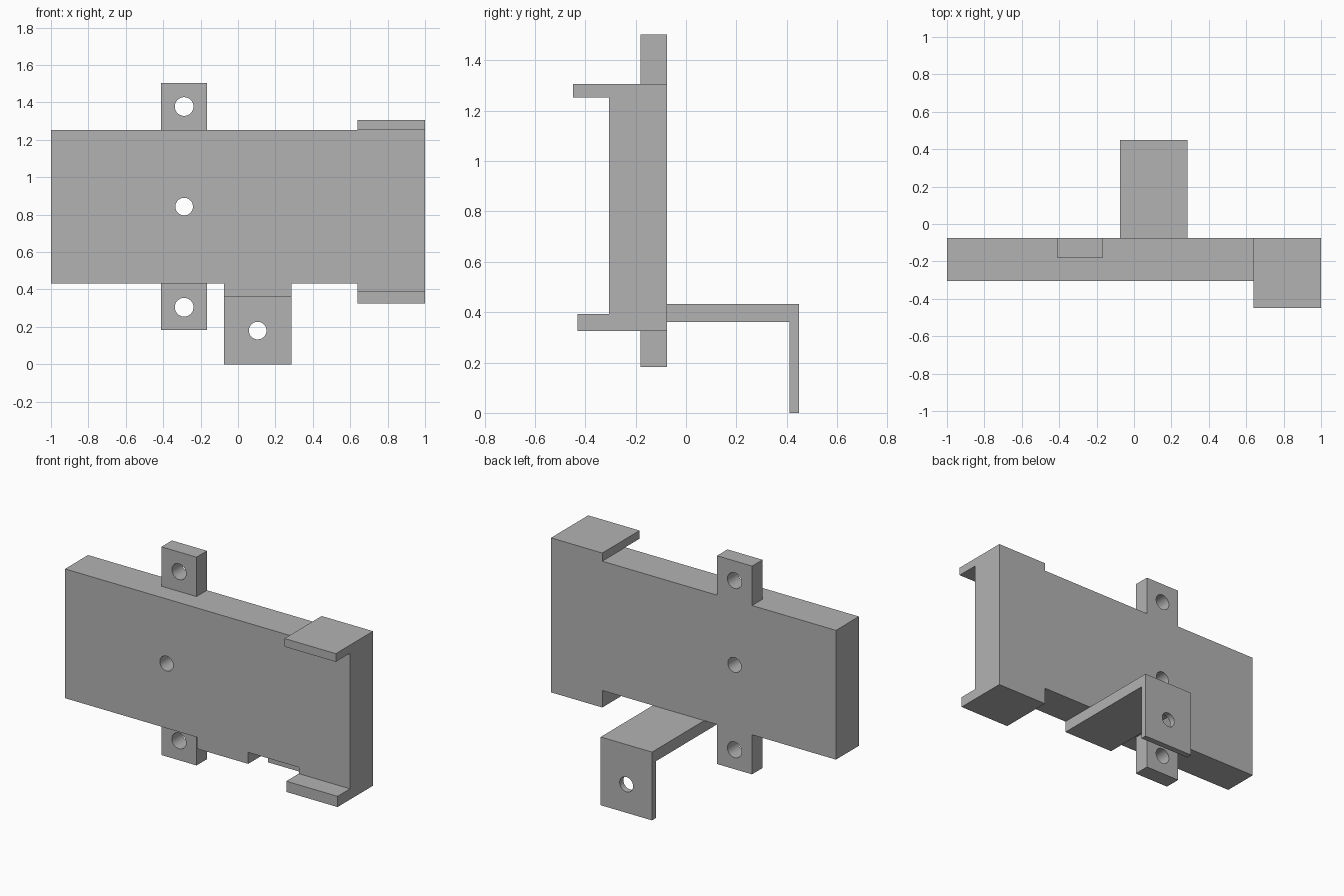
import bpy
import bmesh
from mathutils import Matrix, Vector

cube = bpy.data.objects.get("Cube")
if cube:
    bpy.data.objects.remove(cube, do_unlink=True)

GREY = (0.45, 0.45, 0.45, 1.0)
metal = bpy.data.materials.new("plain grey")
metal.use_nodes = True
metal.diffuse_color = GREY
metal.node_tree.nodes["Principled BSDF"].inputs["Base Color"].default_value = GREY

BACK, FRONT = -0.075, -0.305
TAB_X = -0.288


def finish(name, bm):
    bmesh.ops.recalc_face_normals(bm, faces=bm.faces)
    mesh = bpy.data.meshes.new(name)
    bm.to_mesh(mesh)
    bm.free()
    mesh.materials.append(metal)
    obj = bpy.data.objects.new(name, mesh)
    bpy.context.collection.objects.link(obj)
    return obj


def extrude(name, points, offset):
    """Extrude a closed 3D outline along an offset."""
    bm = bmesh.new()
    face = bm.faces.new([bm.verts.new(p) for p in points])
    moved = bmesh.ops.extrude_face_region(bm, geom=[face])["geom"]
    verts = [v for v in moved if isinstance(v, bmesh.types.BMVert)]
    bmesh.ops.translate(bm, verts=verts, vec=Vector(offset))
    return finish(name, bm)


def box(name, x, y, z):
    outline = [(x[0], y[0], z[0]), (x[1], y[0], z[0]),
               (x[1], y[0], z[1]), (x[0], y[0], z[1])]
    return extrude(name, outline, (0, y[1] - y[0], 0))


def drill(obj, x, y, z, radius):
    """Cut a round hole running front to back."""
    bm = bmesh.new()
    turn = Matrix.Translation((x, y, z)) @ Matrix.Rotation(1.5707963, 4, 'X')
    bmesh.ops.create_cone(bm, cap_ends=True, segments=48, radius1=radius,
                          radius2=radius, depth=0.6, matrix=turn)
    cutter = finish("hole_cutter", bm)
    cutter.hide_render = True
    mod = obj.modifiers.new("hole", 'BOOLEAN')
    mod.operation = 'DIFFERENCE'
    mod.solver = 'EXACT'
    mod.object = cutter
    bpy.ops.object.select_all(action='DESELECT')
    bpy.context.view_layer.objects.active = obj
    obj.select_set(True)
    bpy.ops.object.modifier_apply(modifier=mod.name)
    bpy.data.objects.remove(cutter, do_unlink=True)
    bpy.ops.object.shade_smooth_by_angle()


# Main plate, taller at the end that carries the hooks
outline = [(-1, 0.433), (0.64, 0.433), (0.64, 0.325), (1, 0.325),
           (1, 1.305), (0.64, 1.305), (0.64, 1.253), (-1, 1.253)]
plate = extrude("main_plate", [(x, FRONT, z) for x, z in outline],
                (0, BACK - FRONT, 0))
drill(plate, TAB_X, -0.2, 0.843, 0.047)

# Hooks reaching forward at the tall end
box("upper_hook", (0.64, 1), (-0.448, FRONT), (1.253, 1.305))
box("lower_hook", (0.64, 1), (-0.43, FRONT), (0.325, 0.393))

# Fixing tabs above and below the plate
for name, low, high, hole in (("upper_tab", 1.253, 1.503, 1.378),
                              ("lower_tab", 0.182, 0.433, 0.305)):
    tab = box(name, (-0.411, -0.165), (-0.18, BACK), (low, high))
    drill(tab, TAB_X, -0.13, hole, 0.05)

# Angled bracket running back under the plate and down
bracket_side = [(FRONT, 0.36), (0.41, 0.36), (0.41, 0),
                (0.448, 0), (0.448, 0.433), (FRONT, 0.433)]
bracket = extrude("rear_bracket", [(-0.075, y, z) for y, z in bracket_side],
                  (0.36, 0, 0))
drill(bracket, 0.105, 0.43, 0.18, 0.047)
